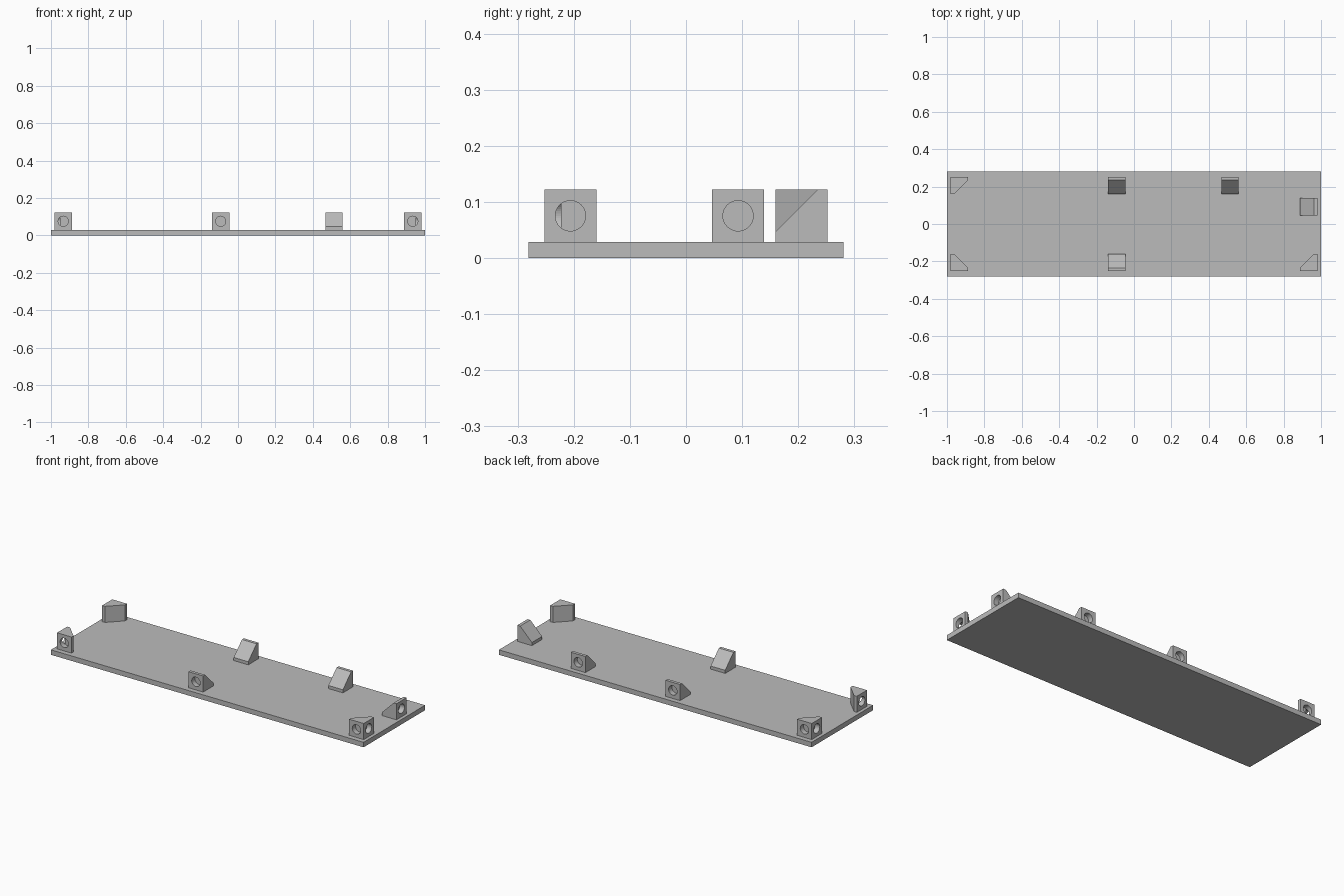
import bpy, bmesh
from math import pi
from mathutils import Matrix, Vector

if "Cube" in bpy.data.objects:
    bpy.data.objects.remove(bpy.data.objects["Cube"])

PLATE_X, PLATE_Y, PLATE_Z = 1.0, 0.281, 0.0286
SIZE, LIP = 0.093, 0.018          # lug size and the narrow flat left by the chamfer
HOLE_R, HOLE_DEPTH = 0.027, 0.03
EDGE_X, EDGE_Y = 0.981, 0.2525    # outer faces of the lugs

grey = bpy.data.materials.new("plain grey")
grey.use_nodes = True
COLOUR = (0.5, 0.5, 0.5, 1)
grey.diffuse_color = COLOUR
grey.node_tree.nodes["Principled BSDF"].inputs["Base Color"].default_value = COLOUR


def add_object(name, bm):
    bmesh.ops.recalc_face_normals(bm, faces=bm.faces)
    mesh = bpy.data.meshes.new(name)
    bm.to_mesh(mesh)
    bm.free()
    mesh.materials.append(grey)
    obj = bpy.data.objects.new(name, mesh)
    bpy.context.collection.objects.link(obj)
    return obj


def prism(name, outline, direction):
    bm = bmesh.new()
    face = bm.faces.new([bm.verts.new(p) for p in outline])
    moved = bmesh.ops.extrude_face_region(bm, geom=[face])["geom"]
    verts = [v for v in moved if isinstance(v, bmesh.types.BMVert)]
    bmesh.ops.translate(bm, verts=verts, vec=direction)
    return add_object(name, bm)


def drill(obj, centre, axis):
    """Cut a blind round hole into the face at centre, going along axis."""
    bm = bmesh.new()
    turn = Vector((0, 0, 1)).rotation_difference(Vector(axis)).to_matrix().to_4x4()
    bmesh.ops.create_cone(bm, cap_ends=True, segments=40, radius1=HOLE_R,
                          radius2=HOLE_R, depth=2 * HOLE_DEPTH,
                          matrix=Matrix.Translation(centre) @ turn)
    cutter = add_object("hole_cutter", bm)
    cutter.hide_render = True
    mod = obj.modifiers.new("hole", "BOOLEAN")
    mod.operation, mod.solver, mod.object = "DIFFERENCE", "EXACT", cutter
    bpy.context.view_layer.objects.active = obj
    bpy.ops.object.modifier_apply(modifier=mod.name)
    bpy.data.objects.remove(cutter)


def place(obj, x, y, angle):
    obj.location = (x, y, PLATE_Z)
    obj.rotation_euler.z = angle


# Square section with one corner chamfered off, leaving narrow lips
section = [(0, 0), (SIZE, 0), (SIZE, LIP), (LIP, SIZE), (0, SIZE)]
HALF = SIZE / 2

# Base plate
prism("base_plate",
      [(sx * PLATE_X, sy * PLATE_Y, 0) for sx, sy in ((-1, -1), (1, -1), (1, 1), (-1, 1))],
      (0, 0, PLATE_Z))

# Edge lugs: sloped inward, hole in the outer face
edge_lugs = {
    "front_lug": (-0.0925, -EDGE_Y, 0),
    "back_lug_right": (-0.0925, EDGE_Y, pi),
    "back_lug_left": (0.513, EDGE_Y, pi),
    "left_side_lug": (EDGE_X, 0.0928, pi / 2),
}
for name, spot in edge_lugs.items():
    lug = prism(name, [(-HALF, d, h) for d, h in section], (SIZE, 0, 0))
    drill(lug, (0, 0, HALF), (0, 1, 0))
    place(lug, *spot)

# Corner lugs: upright triangular prisms with a hole in both outer faces
corner_lugs = {
    "front_right_corner_lug": (-EDGE_X, -EDGE_Y, 0),
    "front_left_corner_lug": (EDGE_X, -EDGE_Y, pi / 2),
    "back_right_corner_lug": (-EDGE_X, EDGE_Y, -pi / 2),
}
for name, spot in corner_lugs.items():
    lug = prism(name, [(a, b, 0) for a, b in section], (0, 0, SIZE))
    drill(lug, (HALF, 0, HALF), (0, 1, 0))
    drill(lug, (0, HALF, HALF), (1, 0, 0))
    place(lug, *spot)
